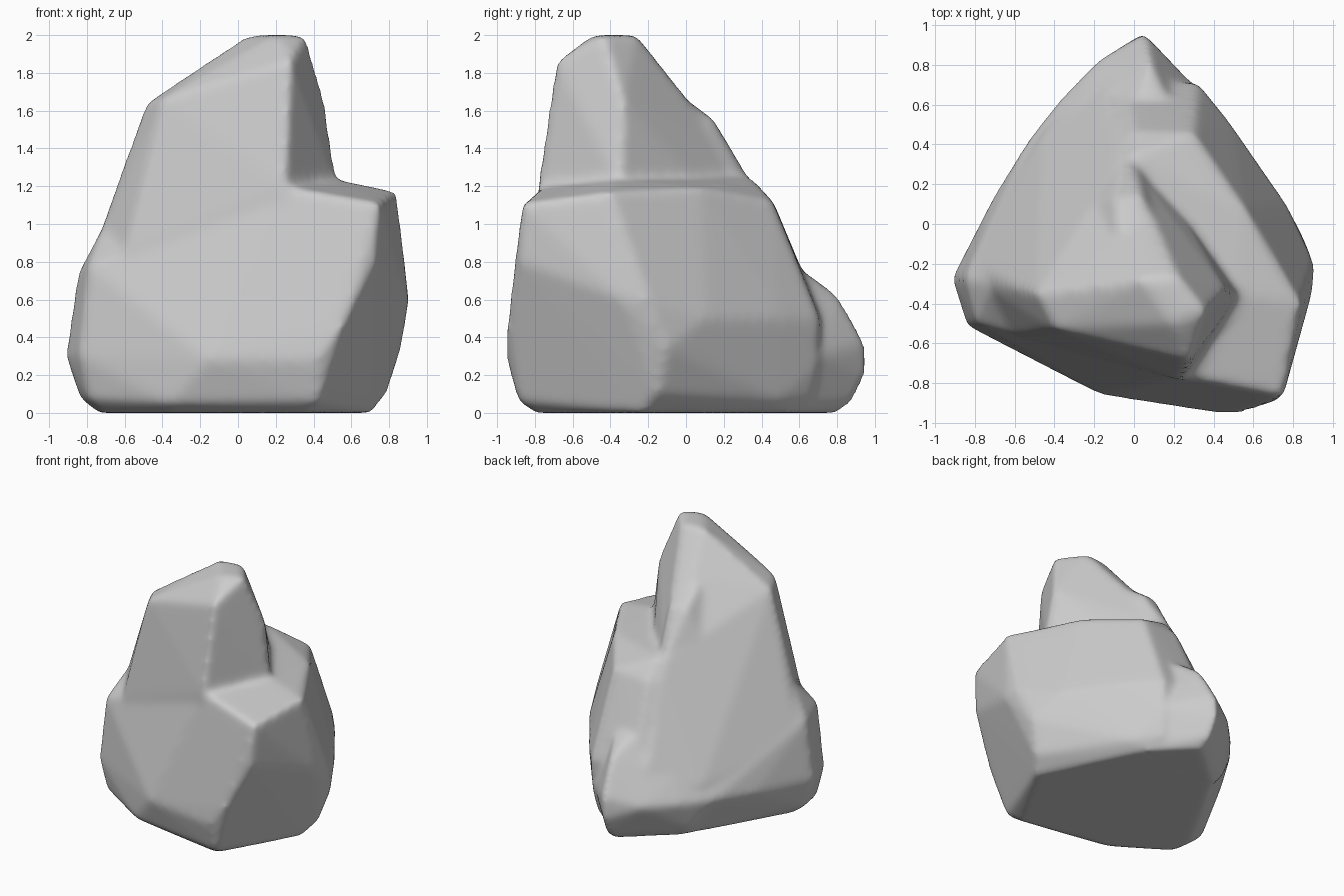
import bpy, bmesh

if "Cube" in bpy.data.objects:
    bpy.data.objects.remove(bpy.data.objects["Cube"], do_unlink=True)


def hull(name, points):
    """Convex chunk of stone around a few corner points."""
    bm = bmesh.new()
    for p in points:
        bm.verts.new(p)
    res = bmesh.ops.convex_hull(bm, input=bm.verts[:])
    loose = {g for g in res["geom_interior"] + res["geom_unused"]
             if isinstance(g, bmesh.types.BMVert)}
    bmesh.ops.delete(bm, geom=list(loose), context="VERTS")
    bmesh.ops.recalc_face_normals(bm, faces=bm.faces[:])
    mesh = bpy.data.meshes.new(name)
    bm.to_mesh(mesh)
    bm.free()
    obj = bpy.data.objects.new(name, mesh)
    bpy.context.collection.objects.link(obj)
    return obj


# Broad lower block with the flat ledge
boulder = hull("boulder", [
    (-.72, -.43, 0), (-.74, -.26, 0), (-.35, -.66, 0), (.38, -.8, 0),
    (.71, -.24, 0), (.35, .5, 0), (-.34, .45, 0),
    (-.79, -.49, .07), (-.84, -.26, .08), (-.36, -.75, .05),
    (.43, -.89, .06), (.79, -.15, .1), (.43, .49, .07), (.28, .67, .08),
    (-.84, -.51, .3), (-.915, -.27, .3), (-.16, -.86, .28), (.42, -.95, .28),
    (.55, -.95, .45), (.73, -.88, .8), (.905, -.2, .6), (.9, -.33, .6),
    (.865, -.1, .34), (.76, .11, .5), (.49, .5, .5), (.32, .71, .5),
    (.31, .7, .25), (-.05, .7, .55),
    (-.7, .15, .3), (-.53, .43, .3), (-.79, -.5, .78), (-.85, -.27, .74),
    (-.71, -.3, 1.0), (.75, -.87, 1.11), (.84, -.4, 1.17), (.56, .08, 1.19),
    (.3, .46, 1.12), (0, .47, 1.1), (.24, -.77, 1.2), (.5, -.35, 1.24),
    (0, .34, 1.25)])

# Tall peak rising behind the ledge, its back slope running down to the foot
peak = hull("peak", [
    (.05, -.28, 2.0), (.22, -.26, 2.0), (.36, -.44, 2.0), (.2, -.5, 2.0),
    (.28, -.69, 1.86), (-.4, -.53, 1.66), (-.49, -.35, 1.64),
    (.46, -.33, 1.65), (.53, -.35, 1.2), (.53, -.35, .8),
    (.25, -.79, 1.2), (.25, -.79, .8), (-.02, -.05, 1.71), (.08, -.06, 1.72),
    (-.05, .36, 1.22), (0, .42, .9), (-.52, -.55, 1.1), (-.65, -.32, 1.12),
    (-.6, -.56, .85), (-.77, -.3, .84), (-.82, -.2, .68), (-.66, .12, .5),
    (-.46, .46, .4), (-.15, .74, .42)])

# Slight hump partway down the back ridge
hump = hull("hump", [
    (-.09, .13, 1.56), (.04, .15, 1.55), (-.08, -.04, 1.69), (.1, -.05, 1.69),
    (-.05, .35, 1.22), (.02, .3, 1.24), (.3, -.1, 1.24), (-.3, .1, 1.2)])

# Low rounded toe at the back, flush with both sides
toe = hull("toe", [
    (.05, .81, 0), (-.34, .47, 0), (.34, .52, 0), (.05, .89, .06),
    (-.4, .5, .07), (.4, .5, .07), (.04, .955, .2), (.055, .955, .37),
    (-.2, .81, .3), (-.38, .62, .3), (-.53, .43, .3), (.3, .7, .3),
    (.44, .5, .3), (.08, .82, .61), (.02, .64, .74), (.16, .64, .73),
    (-.3, .55, .5)])

# Fuse the chunks, then round the edges like worn stone
for chunk in (peak, hump, toe):
    m = boulder.modifiers.new("Union", "BOOLEAN")
    m.operation = "UNION"
    m.solver = "EXACT"
    m.object = chunk
m = boulder.modifiers.new("Remesh", "REMESH")
m.mode = "VOXEL"
m.voxel_size = .022
m = boulder.modifiers.new("Wear", "SMOOTH")
m.factor = .5
m.iterations = 16

graph = bpy.context.evaluated_depsgraph_get()
mesh = bpy.data.meshes.new_from_object(boulder.evaluated_get(graph))
for chunk in (boulder, peak, hump, toe):
    bpy.data.objects.remove(chunk, do_unlink=True)
rock = bpy.data.objects.new("rock", mesh)
bpy.context.collection.objects.link(rock)
mesh.shade_smooth()

# Plain grey stone
stone = bpy.data.materials.new("grey stone")
stone.use_nodes = True
grey = (.6, .6, .6, 1)
stone.diffuse_color = grey
bsdf = next(n for n in stone.node_tree.nodes if n.type == "BSDF_PRINCIPLED")
bsdf.inputs["Base Color"].default_value = grey
bsdf.inputs["Roughness"].default_value = .9
mesh.materials.clear()
mesh.materials.append(stone)
